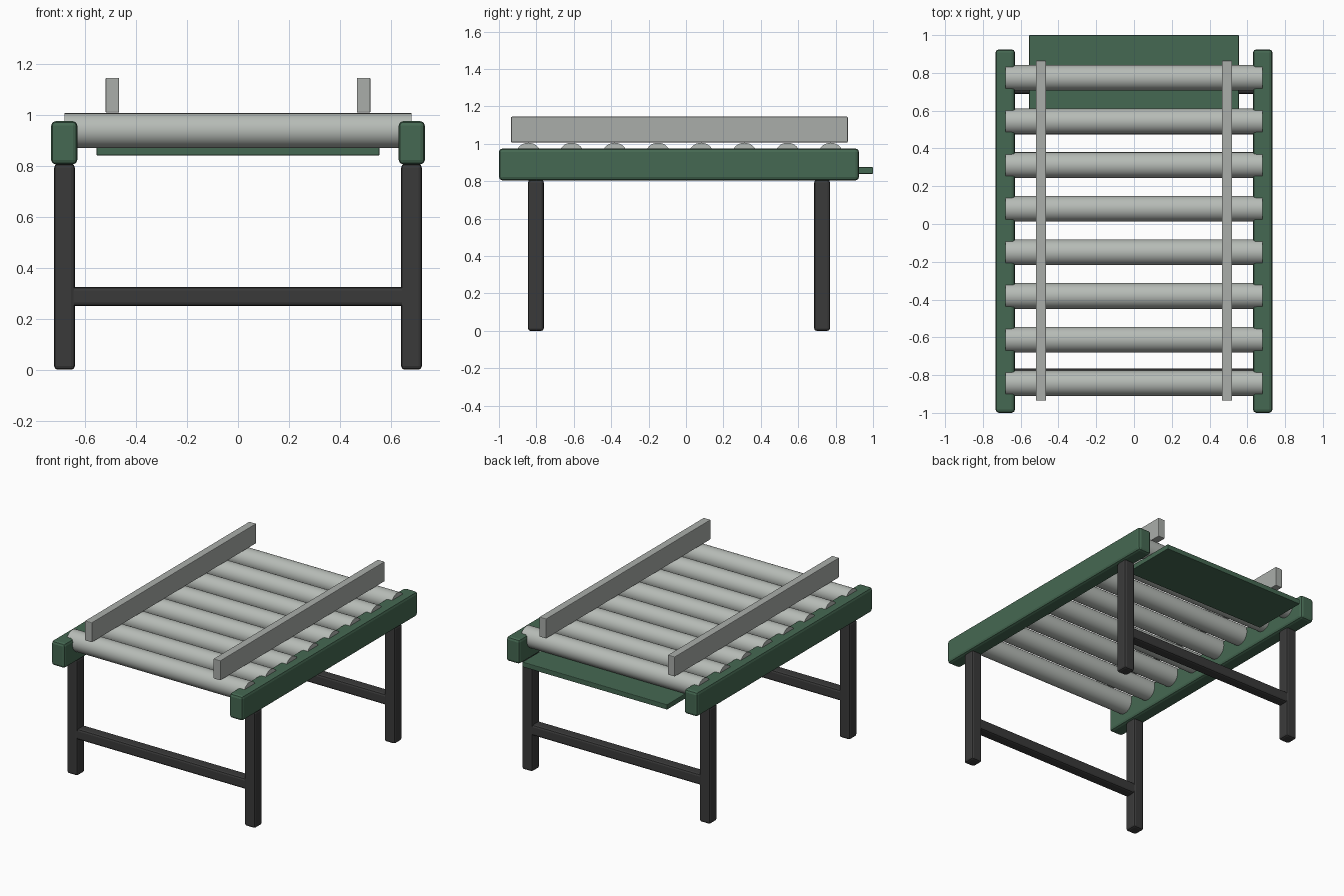
import bpy
import math

cube = bpy.data.objects.get("Cube")
if cube:
    bpy.data.objects.remove(cube, do_unlink=True)


def material(name, color):
    mat = bpy.data.materials.new(name)
    mat.use_nodes = True
    mat.diffuse_color = (*color, 1)
    bsdf = next(n for n in mat.node_tree.nodes if n.type == 'BSDF_PRINCIPLED')
    bsdf.inputs["Base Color"].default_value = (*color, 1)
    return mat


GREEN = material("painted green", (0.06, 0.14, 0.085))
DARK = material("dark steel", (0.042, 0.042, 0.042))
STEEL = material("roller steel", (0.47, 0.5, 0.47))
RAIL = material("guide steel", (0.4, 0.42, 0.4))


def box(name, xs, ys, zs, mat, bevel):
    """Bevelled box spanning the given ranges."""
    spans = (xs, ys, zs)
    bpy.ops.mesh.primitive_cube_add(size=1, location=[(a + b) / 2 for a, b in spans])
    ob = bpy.context.object
    ob.name = name
    ob.scale = [b - a for a, b in spans]
    bpy.ops.object.transform_apply(location=False, rotation=False, scale=True)
    ob.data.materials.append(mat)
    mod = ob.modifiers.new("soft edges", 'BEVEL')
    mod.width = bevel
    mod.segments = 2
    return ob


def mirrored(side, a, b):
    return tuple(sorted((side * a, side * b)))


LEG_ROWS = {"front": (-0.845, -0.76), "back": (0.685, 0.77)}

# Side beams, guide rails and legs
for label, side in (("left", 1), ("right", -1)):
    box(f"{label}_side_beam", mirrored(side, 0.63, 0.733), (-1, 0.925),
        (0.805, 0.975), GREEN, 0.018)
    box(f"{label}_guide_rail", mirrored(side, 0.466, 0.519), (-0.935, 0.865),
        (1.008, 1.145), RAIL, 0.004)
    for row, ys in LEG_ROWS.items():
        box(f"{row}_{label}_leg", mirrored(side, 0.64, 0.721), ys,
            (0, 0.807), DARK, 0.014)

# Cross bars between each pair of legs
for row, (y0, y1) in LEG_ROWS.items():
    box(f"{row}_cross_bar", (-0.66, 0.66), (y0 + 0.004, y1 - 0.004),
        (0.25, 0.325), DARK, 0.014)

# Back tray plate
box("back_tray", (-0.555, 0.555), (0.6, 1), (0.84, 0.875), GREEN, 0.004)

# Rollers
for i in range(8):
    bpy.ops.mesh.primitive_cylinder_add(
        vertices=32, radius=0.068, depth=1.36,
        location=(0, -0.843 + 0.231 * i, 0.938), rotation=(0, math.pi / 2, 0))
    roller = bpy.context.object
    roller.name = f"roller_{i + 1}"
    roller.data.materials.append(STEEL)
    bpy.ops.object.shade_smooth_by_angle(angle=math.radians(35))
